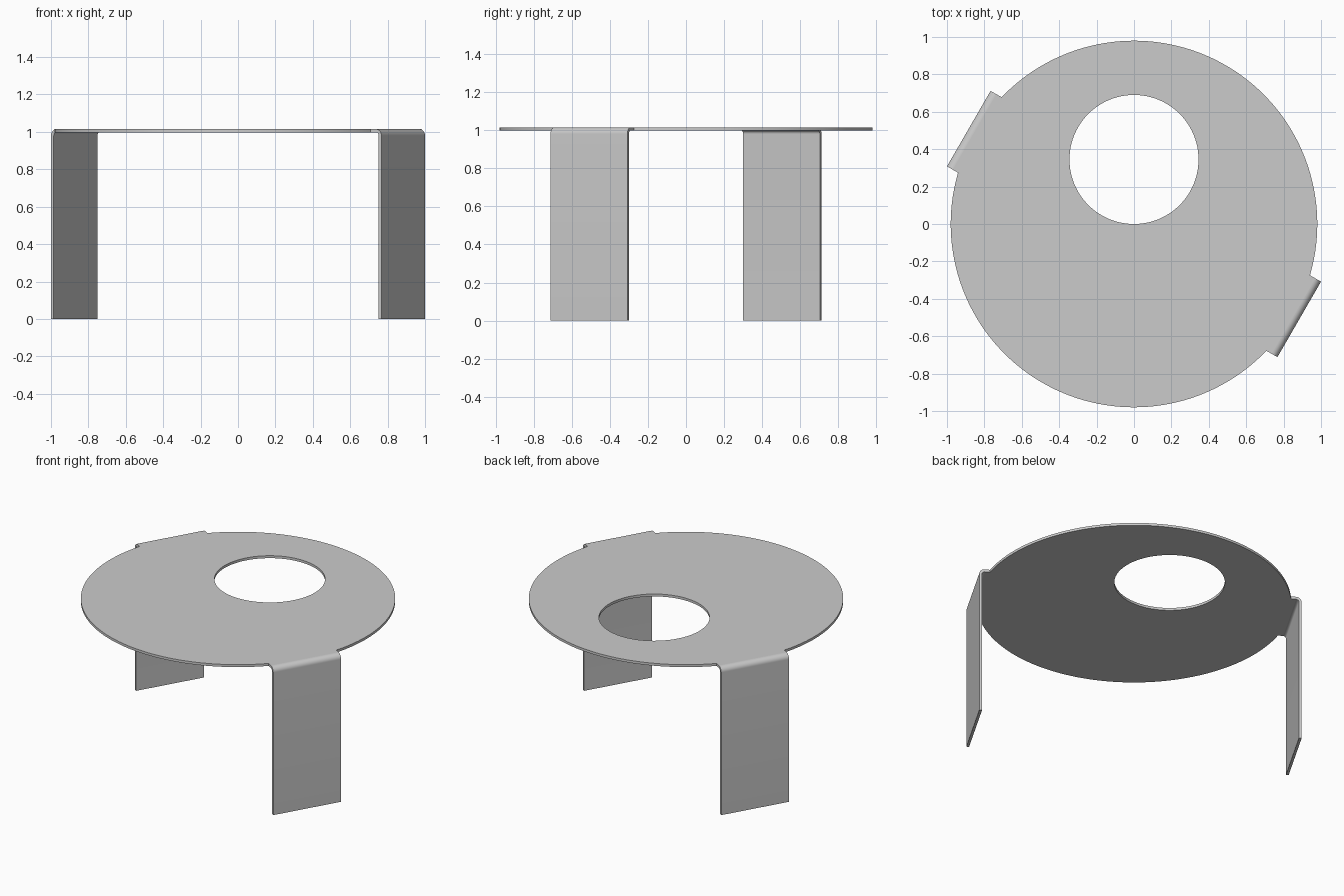
import bpy, bmesh
from math import sin, cos, asin, pi, radians

if "Cube" in bpy.data.objects:
    bpy.data.objects.remove(bpy.data.objects["Cube"])

R_TOP, TOP, THICK = 0.98, 1.015, 0.017   # disc radius, upper surface, sheet thickness
HALF_W, OUTER, BEND = 0.233, 1.02, 0.035 # leg half width, outer face distance, bend radius
LEG_ANGLES = (radians(-30), radians(150))


def place(angle, d, t):
    """Point at distance d along the leg direction and t sideways."""
    return (d * cos(angle) - t * sin(angle), d * sin(angle) + t * cos(angle))


def finish(ob):
    bpy.ops.object.select_all(action='DESELECT')
    ob.select_set(True)
    bpy.context.view_layer.objects.active = ob
    if ob.type == 'CURVE':
        bpy.ops.object.convert(target='MESH')
    bpy.ops.object.shade_smooth_by_angle(angle=radians(30))


# Tabletop: disc with two short tabs and an off-centre round hole
outline = []
notch = asin(HALF_W / R_TOP)
for a in LEG_ANGLES:
    outline += [place(a, OUTER - BEND, -HALF_W), place(a, OUTER - BEND, HALF_W)]
    for i in range(97):
        b = a + notch + (pi - 2 * notch) * i / 96
        outline.append((R_TOP * cos(b), R_TOP * sin(b)))
hole = [(0.345 * cos(2 * pi * i / 96), 0.345 + 0.345 * sin(2 * pi * i / 96)) for i in range(96)]

curve = bpy.data.curves.new("tabletop", 'CURVE')
curve.dimensions = '2D'
curve.fill_mode = 'BOTH'
curve.extrude = THICK / 2
for pts in (outline, hole):
    sp = curve.splines.new('POLY')
    sp.points.add(len(pts) - 1)
    for p, (x, y) in zip(sp.points, pts):
        p.co = (x, y, 0, 1)
    sp.use_cyclic_u = True
tabletop = bpy.data.objects.new("tabletop", curve)
tabletop.location.z = TOP - THICK / 2
bpy.context.collection.objects.link(tabletop)
finish(tabletop)

# Legs: bent sheet profile (distance, height) swept across the leg width
arc = [pi / 2 * i / 10 for i in range(11)]
cd, cz = OUTER - BEND, TOP - BEND
inner = BEND - THICK
profile = [(cd + BEND * sin(a), cz + BEND * cos(a)) for a in arc]
profile += [(OUTER, 0), (OUTER - THICK, 0)]
profile += [(cd + inner * sin(a), cz + inner * cos(a)) for a in reversed(arc)]

for name, angle in zip(("right_leg", "left_leg"), LEG_ANGLES):
    bm = bmesh.new()
    sides = [[bm.verts.new((*place(angle, d, t), z)) for d, z in profile]
             for t in (-HALF_W, HALF_W)]
    n = len(profile)
    for s in sides:
        bm.faces.new(s)
    for i in range(n - 1):
        bm.faces.new((sides[0][i], sides[0][i + 1], sides[1][i + 1], sides[1][i]))
    bmesh.ops.recalc_face_normals(bm, faces=bm.faces)
    mesh = bpy.data.meshes.new(name)
    bm.to_mesh(mesh)
    bm.free()
    leg = bpy.data.objects.new(name, mesh)
    bpy.context.collection.objects.link(leg)
    finish(leg)
